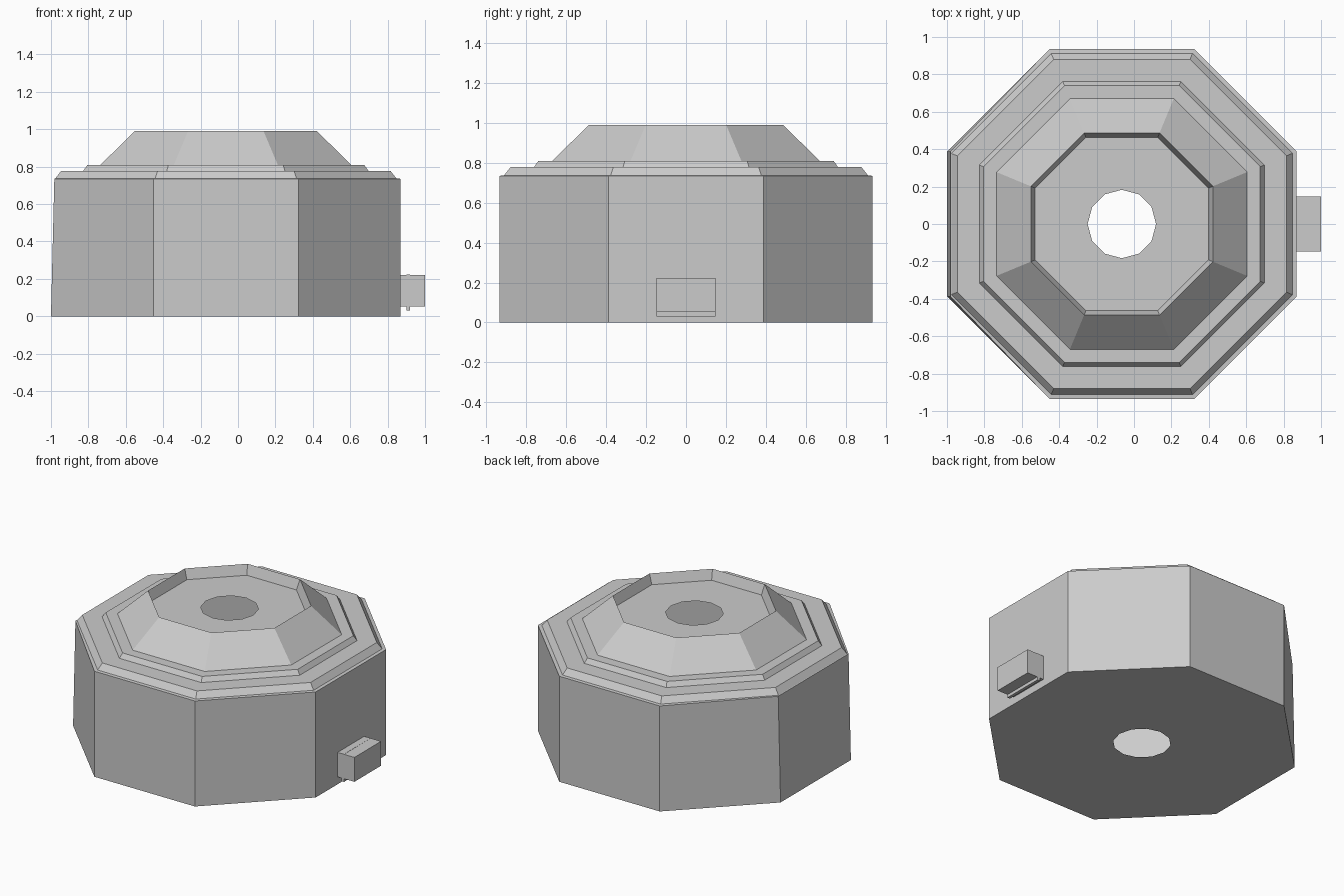
import bpy, bmesh
from math import cos, sin, pi

if "Cube" in bpy.data.objects:
    bpy.data.objects.remove(bpy.data.objects["Cube"])

CX = -0.065   # axis of the octagonal body


def finish(name, bm):
    bmesh.ops.remove_doubles(bm, verts=bm.verts, dist=1e-5)
    bmesh.ops.recalc_face_normals(bm, faces=bm.faces)
    mesh = bpy.data.meshes.new(name)
    bm.to_mesh(mesh)
    bm.free()
    obj = bpy.data.objects.new(name, mesh)
    bpy.context.collection.objects.link(obj)
    return obj


def ring(bm, n, radius, z, offset):
    return [bm.verts.new((CX + radius * cos(offset + 2 * pi * i / n),
                          radius * sin(offset + 2 * pi * i / n), z))
            for i in range(n)]


def octagon(bm, apothem, z):
    return ring(bm, 8, apothem / cos(pi / 8), z, pi / 8)


def cap_with_hole(bm, outer, hole):
    """Fill the flat area between an octagon and a round hole."""
    edges = []
    for loop in (outer, hole):
        for a, b in zip(loop, loop[1:] + loop[:1]):
            edges.append(bm.edges.get((a, b)) or bm.edges.new((a, b)))
    bmesh.ops.triangle_fill(bm, edges=edges, use_beauty=True, normal=(0, 0, 1))


def box(name, x0, x1, y, z0, z1):
    bm = bmesh.new()
    bmesh.ops.create_cube(bm, size=1)
    for v in bm.verts:
        v.co.x = x1 if v.co.x > 0 else x0
        v.co.y = y if v.co.y > 0 else -y
        v.co.z = z1 if v.co.z > 0 else z0
    return finish(name, bm)


# Hollow stepped body: apothem and height of each octagonal ring
profile = [(0.935, 0), (0.935, 0.735), (0.912, 0.737), (0.88, 0.778),
           (0.762, 0.778), (0.74, 0.81), (0.67, 0.81), (0.487, 0.99),
           (0.463, 0.922)]
bm = bmesh.new()
rings = [octagon(bm, a, z) for a, z in profile]
for lo, hi in zip(rings, rings[1:]):
    for i in range(8):
        j = (i + 1) % 8
        bm.faces.new((lo[i], lo[j], hi[j], hi[i]))

# Left wall leans slightly inwards at its top edge
for v in rings[1]:
    if v.co.x < -0.9:
        v.co.x = -0.982

# Recessed top and base, each with a twelve-sided opening
cap_with_hole(bm, rings[-1], ring(bm, 12, 0.183, 0.922, 0))
cap_with_hole(bm, rings[0], ring(bm, 12, 0.183, 0, 0))
finish("body_shell", bm)

# Side connector and the thin plate slotted through it
box("side_connector", 0.86, 1.0, 0.147, 0.052, 0.222)
box("connector_plate", 0.9, 0.92, 0.147, 0.03, 0.223)
